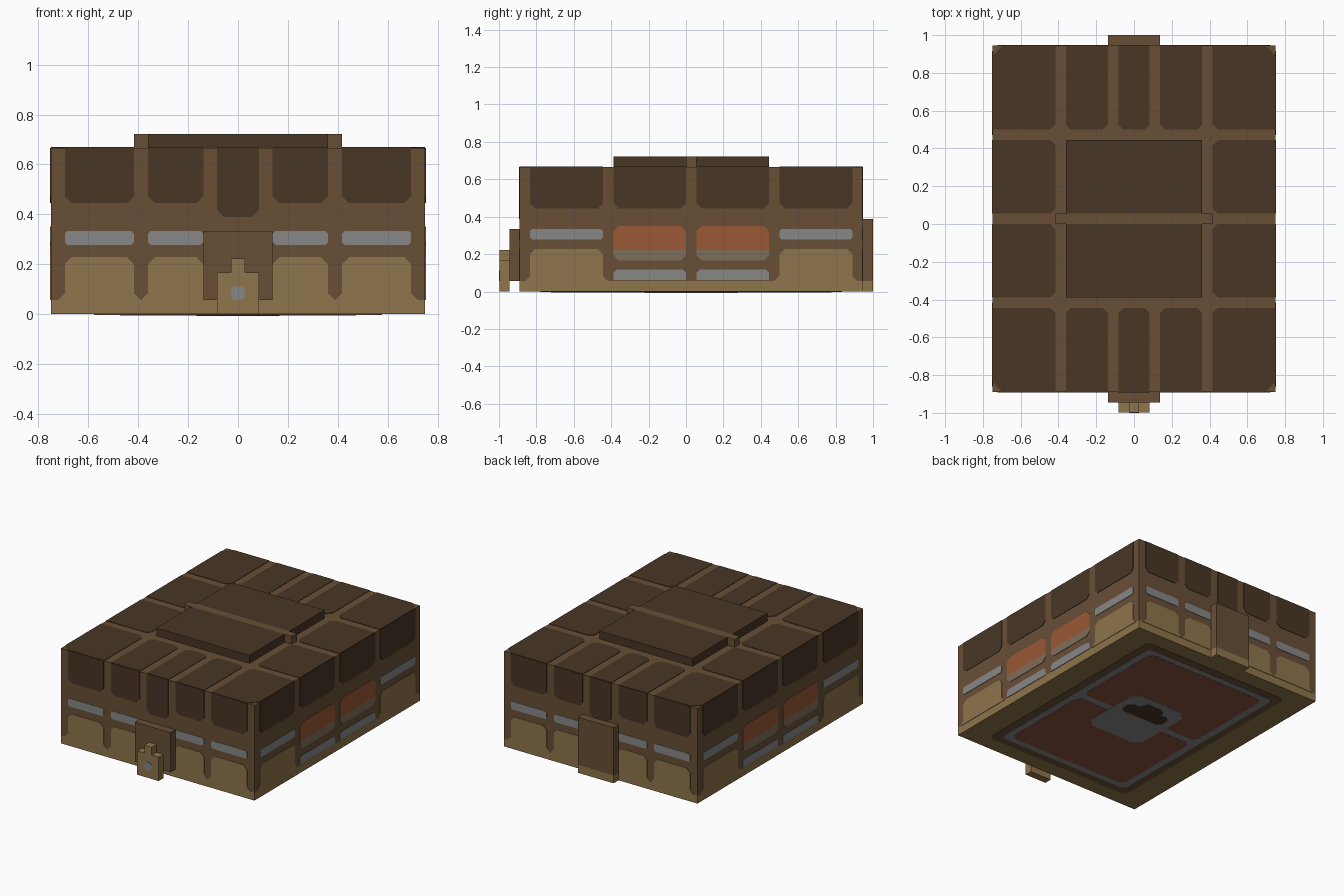
import bpy
import bmesh
from mathutils import Vector

if "Cube" in bpy.data.objects:
    bpy.data.objects.remove(bpy.data.objects["Cube"])

U = 1 / 18                      # building grid step
XW, YF, YB, H = 13.5 * U, -16 * U, 17 * U, 12 * U
THICK = 0.003


def material(name, *srgb):
    lin = [((c / 255 + 0.055) / 1.055) ** 2.4 for c in srgb] + [1]
    m = bpy.data.materials.new(name)
    m.use_nodes = True
    m.diffuse_color = lin
    bsdf = m.node_tree.nodes["Principled BSDF"]
    bsdf.inputs["Base Color"].default_value = lin
    bsdf.inputs["Roughness"].default_value = 0.9
    return m


BROWN = material("frame brown", 104, 79, 54)
DARK = material("dark brown", 72, 54, 37)
TAN = material("tan", 142, 117, 76)
GREY = material("grey", 135, 135, 135)
ORANGE = material("rust orange", 155, 88, 54)
TAUPE = material("taupe", 128, 110, 90)
RED = material("dull red", 136, 80, 64)


def finish(name, bm, mat):
    bmesh.ops.recalc_face_normals(bm, faces=bm.faces)
    mesh = bpy.data.meshes.new(name)
    bm.to_mesh(mesh)
    bm.free()
    mesh.materials.append(mat)
    bpy.context.collection.objects.link(bpy.data.objects.new(name, mesh))


def box(name, x, y, z, mat):
    bm = bmesh.new()
    bmesh.ops.create_cube(bm, size=1)
    for v in bm.verts:
        v.co = [r[0] if c < 0 else r[1] for c, r in zip(v.co, (x, y, z))]
    finish(name, bm, mat)


# Each face: fixed axis, its position, outward direction
FACES = {"front": (1, YF, -1), "back": (1, YB, 1), "left": (0, XW, 1),
         "right": (0, -XW, -1), "roof": (2, H, 1), "floor": (2, 0, -1)}


def plate(name, face, u, v, mat, cut=(0, 0, 0, 0), lift=0.0, at=None):
    """Thin painted panel in grid steps. Corners run low-low, high-low,
    high-high, low-high; a negative cut flares the corner outward."""
    axis, pos, way = FACES[face]
    pos = pos if at is None else at
    outline = []
    corners = ((0, 0), (1, 0), (1, 1), (0, 1))
    for (i, j), c in zip(corners, cut):
        along = (u[i] + (-c if i else c), v[j])
        across = (u[i], v[j] + (-abs(c) if j else abs(c)))
        if not c:
            outline.append(along)
        else:
            outline += [across, along] if i == j else [along, across]
    bm = bmesh.new()
    ring = []
    for a, b in outline:
        p = [a * U, b * U]
        p.insert(axis, pos + way * lift)
        ring.append(bm.verts.new(p))
    base = bm.faces.new(ring)
    out = bmesh.ops.extrude_face_region(bm, geom=[base])
    shift = Vector((0, 0, 0))
    shift[axis] = way * THICK
    moved = [g for g in out["geom"] if isinstance(g, bmesh.types.BMVert)]
    bmesh.ops.translate(bm, vec=shift, verts=moved)
    finish(name, bm, mat)


# Main body: tan plinth and brown walls
box("plinth", (-XW, XW), (YF, YB), (0, U), TAN)
box("walls", (-XW, XW), (YF, YB), (U, H), BROWN)

# End walls
c = 0.5
for face in ("front", "back"):
    for s in (1, -1):
        for lo, hi in ((7.5, 12.5), (2.5, 6.5)):
            u = sorted((s * lo, s * hi))
            plate("wall_panel", face, u, (8, 12), DARK, (c, c, 0, 0))
            plate("light_strip", face, u, (5, 6), GREY, (.2, .2, .2, .2))
            plate("lower_panel", face, u, (1, 4.1), TAN, (-c, -c, c, c))
    plate("centre_panel", face, (-1.5, 1.5), (7, 12), DARK, (c, c, 0, 0))

# Side walls
for face in ("left", "right"):
    for lo, hi, inner in ((-15, -8, 0), (-7, 0, 1), (1, 8, 1), (9, 16, 0)):
        u = (lo, hi)
        plate("wall_panel", face, u, (8, 12), DARK, (c, c, 0, 0))
        if inner:
            plate("window", face, u, (4, 6.3), ORANGE, (0, 0, c, c))
            plate("window_sill", face, u, (3, 4), TAUPE, (c, c, 0, 0))
            plate("light_strip", face, u, (1.1, 2.1), GREY, (0, 0, .3, .3))
        else:
            plate("light_strip", face, u, (5, 6), GREY, (.2, .2, .2, .2))
            plate("lower_panel", face, u, (1, 4.1), TAN, (-c, -c, c, c))

# Roof panels
for s in (1, -1):
    for y, back in (((9, 17), 1), ((-16, -8), 0)):
        cut = [c] * 4
        outer = {(1, 1): 2, (-1, 1): 3, (1, 0): 1, (-1, 0): 0}[(s, back)]
        cut[outer] = 1
        cut[{0: 3, 1: 2, 2: 1, 3: 0}[outer]] = 0
        cut[{0: 1, 1: 0, 2: 3, 3: 2}[outer]] = 0
        plate("roof_corner_panel", "roof", sorted((s * 7.5, s * 13.5)), y, DARK, cut)
        inner_cut = (c, c, 0, 0) if back else (0, 0, c, c)
        plate("roof_panel", "roof", sorted((s * 2.5, s * 6.5)), y, DARK, inner_cut)
        if s == 1:
            plate("roof_centre_panel", "roof", (-1.5, 1.5), y, DARK, inner_cut)
    for y in ((1, 8), (-7, 0)):
        cut = (c, 0, 0, c) if s == 1 else (0, c, c, 0)
        plate("roof_side_panel", "roof", sorted((s * 7.5, s * 13.5)), y, DARK, cut)

# Raised roof hatch with a cross beam
for y in ((1, 8), (-7, 0)):
    box("roof_hatch", (-6.5 * U, 6.5 * U), (y[0] * U, y[1] * U), (H, 13 * U), DARK)
box("hatch_beam", (-7.5 * U, 7.5 * U), (0, U), (H, 13 * U), BROWN)

# Doors
D = 2.5 * U
box("back_door", (-D, D), (YB, 18 * U), (U, 7 * U), BROWN)
box("back_door_foot", (-D, D), (YB, 18 * U), (0, U), TAN)
box("front_door", (-D, D), (-17 * U, YF), (U, 6 * U), BROWN)

# Front latch
FY = -1 + THICK
box("latch", (-1.5 * U, 1.5 * U), (FY, -17 * U), (0, 3 * U), TAN)
box("latch_top", (-U / 2, U / 2), (FY, -17 * U), (3 * U, 4 * U), TAN)
plate("latch_stud", "front", (-.5, .5), (1, 2), GREY, (.25,) * 4, at=FY)

# Underside, layered from the rim inward
T = 0.0012
plate("floor_rim", "floor", (-10.4, 10.4), (-14, 15), BROWN, (c,) * 4)
plate("floor_ring", "floor", (-9.4, 9.4), (-13, 14), GREY, (c,) * 4, T)
for y in ((1, 13.2), (-12.2, 0)):
    plate("floor_panel", "floor", (-8.5, 8.5), y, RED, (c,) * 4, 2 * T)
plate("floor_hub", "floor", (-4, 4), (-4, 5), GREY, (1,) * 4, 3 * T)
plate("floor_opening", "floor", (-3, 3), (1, 3), DARK, (.5,) * 4, 4 * T)
plate("floor_opening_step", "floor", (-1.5, 1.5), (2, 4), DARK, (.5,) * 4, 4 * T)
